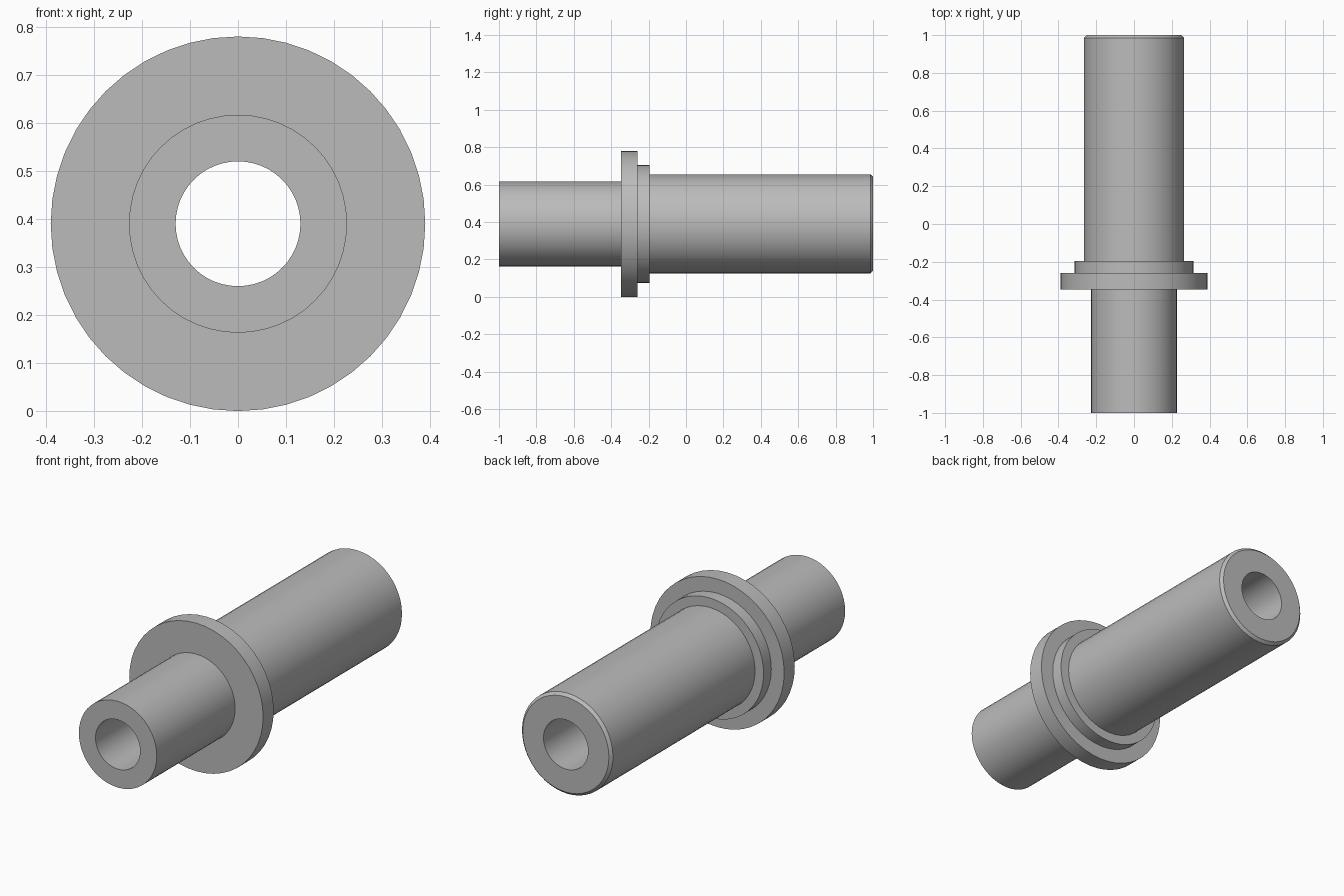
import bpy
import bmesh
from math import radians
from mathutils import Matrix, Vector

cube = bpy.data.objects.get("Cube")
if cube:
    bpy.data.objects.remove(cube, do_unlink=True)

SEGMENTS = 48
BORE = 0.13
SPIGOT = 0.227
FLANGE = 0.39
COLLAR = 0.315
BARREL = 0.265
CHAMFER = 0.014

# Plain grey metal
grey = bpy.data.materials.new("grey_metal")
grey.use_nodes = True
colour = (0.5, 0.5, 0.5, 1)
grey.diffuse_color = colour
grey.node_tree.nodes["Principled BSDF"].inputs["Base Color"].default_value = colour


def lathe(name, profile, material):
    """Turn a closed (radius, y) profile around the y axis."""
    bm = bmesh.new()
    verts = [bm.verts.new((r, y, 0)) for r, y in profile]
    edges = [bm.edges.new((a, b)) for a, b in zip(verts, verts[1:] + verts[:1])]
    bmesh.ops.spin(bm, geom=verts + edges, cent=(0, 0, 0), axis=(0, 1, 0),
                   angle=radians(360), steps=SEGMENTS, use_merge=True)
    bmesh.ops.remove_doubles(bm, verts=bm.verts, dist=0.0001)
    bmesh.ops.recalc_face_normals(bm, faces=bm.faces)
    bmesh.ops.transform(bm, matrix=Matrix.Translation(Vector((0, 0, FLANGE))),
                        verts=bm.verts)
    mesh = bpy.data.meshes.new(name)
    bm.to_mesh(mesh)
    bm.free()
    mesh.materials.append(material)
    obj = bpy.data.objects.new(name, mesh)
    bpy.context.collection.objects.link(obj)
    bpy.ops.object.select_all(action="DESELECT")
    obj.select_set(True)
    bpy.context.view_layer.objects.active = obj
    bpy.ops.object.shade_smooth_by_angle(angle=radians(30))
    return obj


# One turned piece: front spigot, flange, collar, chamfered barrel, through bore
lathe("flanged_bushing", [
    (BORE, -1), (SPIGOT, -1),
    (SPIGOT, -0.348), (FLANGE, -0.348),
    (FLANGE, -0.26), (COLLAR, -0.26),
    (COLLAR, -0.196), (BARREL, -0.196),
    (BARREL, 1 - CHAMFER), (BARREL - CHAMFER, 1),
    (BORE, 1),
], grey)
